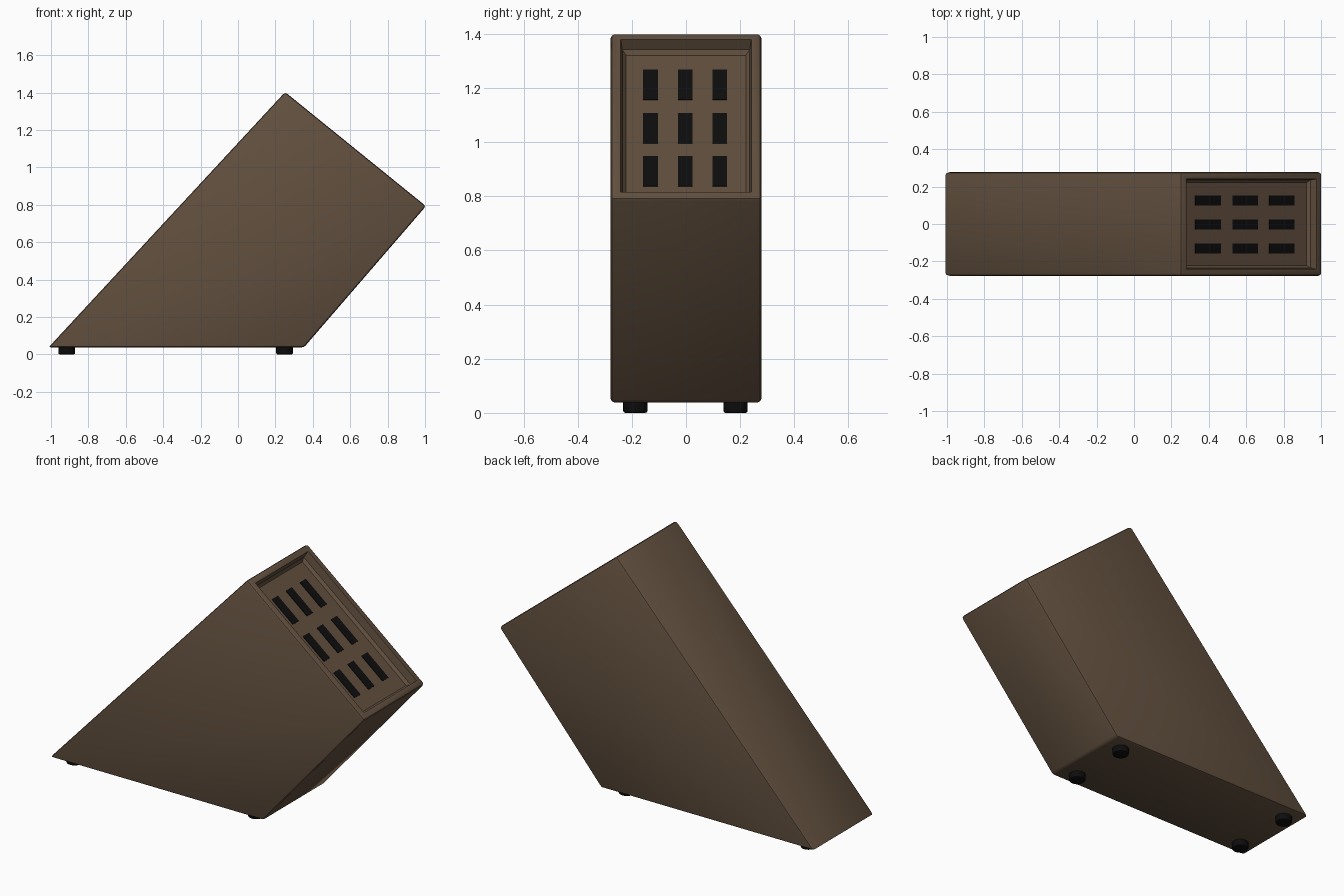
import bpy, bmesh, math
from mathutils import Vector

if "Cube" in bpy.data.objects:
    bpy.data.objects.remove(bpy.data.objects["Cube"])


def material(name, rgb):
    m = bpy.data.materials.new(name)
    m.diffuse_color = (*rgb, 1)
    m.use_nodes = True
    m.node_tree.nodes["Principled BSDF"].inputs["Base Color"].default_value = m.diffuse_color
    return m


brown = material("dark brown wood", (0.122, 0.080, 0.049))
black = material("black", (0.004, 0.004, 0.004))


def add_object(name, bm, mat):
    bmesh.ops.recalc_face_normals(bm, faces=bm.faces[:])
    mesh = bpy.data.meshes.new(name)
    bm.to_mesh(mesh)
    bm.free()
    mesh.materials.append(mat)
    ob = bpy.data.objects.new(name, mesh)
    bpy.context.collection.objects.link(ob)
    bpy.ops.object.select_all(action='DESELECT')
    bpy.context.view_layer.objects.active = ob
    ob.select_set(True)
    bpy.ops.object.shade_smooth_by_angle(angle=math.radians(30))
    return ob


# slanted block: side profile pulled across the width
profile = [(-1.013, 0.038), (0.353, 0.038), (1.005, 0.793), (0.252, 1.403)]
bm = bmesh.new()
side = bm.faces.new([bm.verts.new((x, -0.278, z)) for x, z in profile])
ext = bmesh.ops.extrude_face_region(bm, geom=[side])
bmesh.ops.translate(bm, vec=(0, 0.556, 0),
                    verts=[g for g in ext["geom"] if isinstance(g, bmesh.types.BMVert)])
bmesh.ops.recalc_face_normals(bm, faces=bm.faces[:])
bmesh.ops.bevel(bm, geom=bm.edges[:], offset=0.014, segments=2, profile=0.5,
                affect='EDGES')
bm.normal_update()

# recessed panel in the slanted top face
low = Vector((profile[2][0], 0, profile[2][1]))
high = Vector((profile[3][0], 0, profile[3][1]))
u = (low - high).normalized()
n = Vector((-u.z, 0, u.x))
top = max((f for f in bm.faces if f.normal.dot(n) > 0.99), key=lambda f: f.calc_area())
for thickness, depth in ((0.023, 0), (0.006, -0.045), (0.014, -0.015)):
    bmesh.ops.inset_region(bm, faces=[top], thickness=thickness, depth=depth,
                           use_even_offset=True)
add_object("knife_block_body", bm, brown)

# knife slots: thin plates on the recessed panel
pitch = math.atan2(-u.z, u.x)
for i, t in enumerate((0.232, 0.488, 0.74)):
    for j, y in enumerate((-0.131, -0.003, 0.125)):
        bm = bmesh.new()
        bmesh.ops.create_cube(bm, size=1)
        bmesh.ops.scale(bm, vec=(0.175, 0.054, 0.006), verts=bm.verts)
        slot = add_object(f"slot_{i}_{j}", bm, black)
        slot.location = high + u * t - n * 0.06 + Vector((0, y, 0))
        slot.rotation_euler = (0, pitch, 0)

# round rubber feet
for i, x in enumerate((-0.916, 0.249)):
    for j, y in enumerate((-0.187, 0.183)):
        bm = bmesh.new()
        bmesh.ops.create_cone(bm, cap_ends=True, segments=24, radius1=0.045,
                              radius2=0.045, depth=0.042)
        rim = [e for e in bm.edges if all(v.co.z < 0 for v in e.verts)]
        bmesh.ops.bevel(bm, geom=rim, offset=0.008, segments=2, profile=0.5,
                        affect='EDGES')
        foot = add_object(f"foot_{i}_{j}", bm, black)
        foot.location = (x, y, 0.021)
